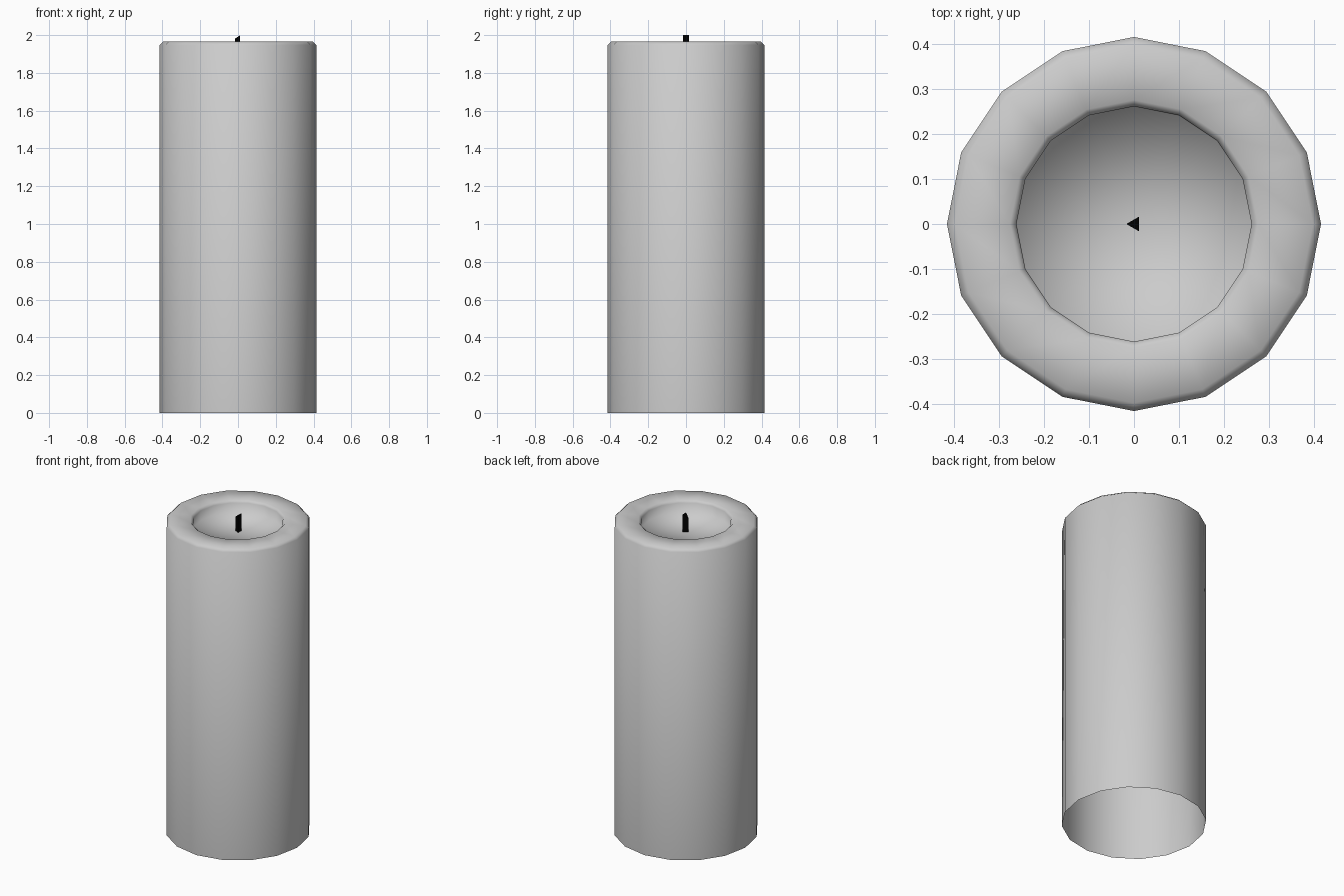
import bpy, bmesh
from math import cos, sin, pi

cube = bpy.data.objects.get("Cube")
if cube:
    bpy.data.objects.remove(cube)


def material(name, color):
    m = bpy.data.materials.new(name)
    m.use_nodes = True
    m.diffuse_color = color
    m.node_tree.nodes["Principled BSDF"].inputs["Base Color"].default_value = color
    return m


def ring(bm, radius, z, sides, start=0.0):
    angles = [start + 2 * pi * i / sides for i in range(sides)]
    return [bm.verts.new((radius * cos(a), radius * sin(a), z)) for a in angles]


def bridge(bm, low, high):
    n = len(low)
    for i in range(n):
        j = (i + 1) % n
        bm.faces.new((low[i], low[j], high[j], high[i]))


def finish(bm, name, mat, smooth):
    mesh = bpy.data.meshes.new(name)
    for f in bm.faces:
        f.smooth = smooth
    bm.to_mesh(mesh)
    bm.free()
    mesh.materials.append(mat)
    obj = bpy.data.objects.new(name, mesh)
    bpy.context.collection.objects.link(obj)
    return obj


wax = material("grey wax", (0.6, 0.6, 0.6, 1))
black = material("black wick", (0, 0, 0, 1))

# Candle body: open underneath, chamfered rim, sunken pool on top
profile = [(0.415, 0), (0.415, 1.948), (0.397, 1.965), (0.275, 1.965),
           (0.261, 1.95), (0.26, 1.89)]
bm = bmesh.new()
rings = [ring(bm, r, z, 16) for r, z in profile]
for low, high in zip(rings, rings[1:]):
    bridge(bm, low, high)
center = bm.verts.new((0, 0, 1.89))
pool = rings[-1]
for i in range(16):
    bm.faces.new((pool[i], pool[(i + 1) % 16], center))
finish(bm, "candle_body", wax, True)

# Wick: three-sided post with a slanted tip
bm = bmesh.new()
base = ring(bm, 0.019, 1.885, 3, pi / 3)
tip = ring(bm, 0.019, 2.0, 3, pi / 3)
tip[1].co.z = 1.98
bridge(bm, base, tip)
bm.faces.new(tip)
bm.faces.new(base[::-1])
for v in bm.verts:
    v.co.x += 0.002
finish(bm, "wick", black, False)
